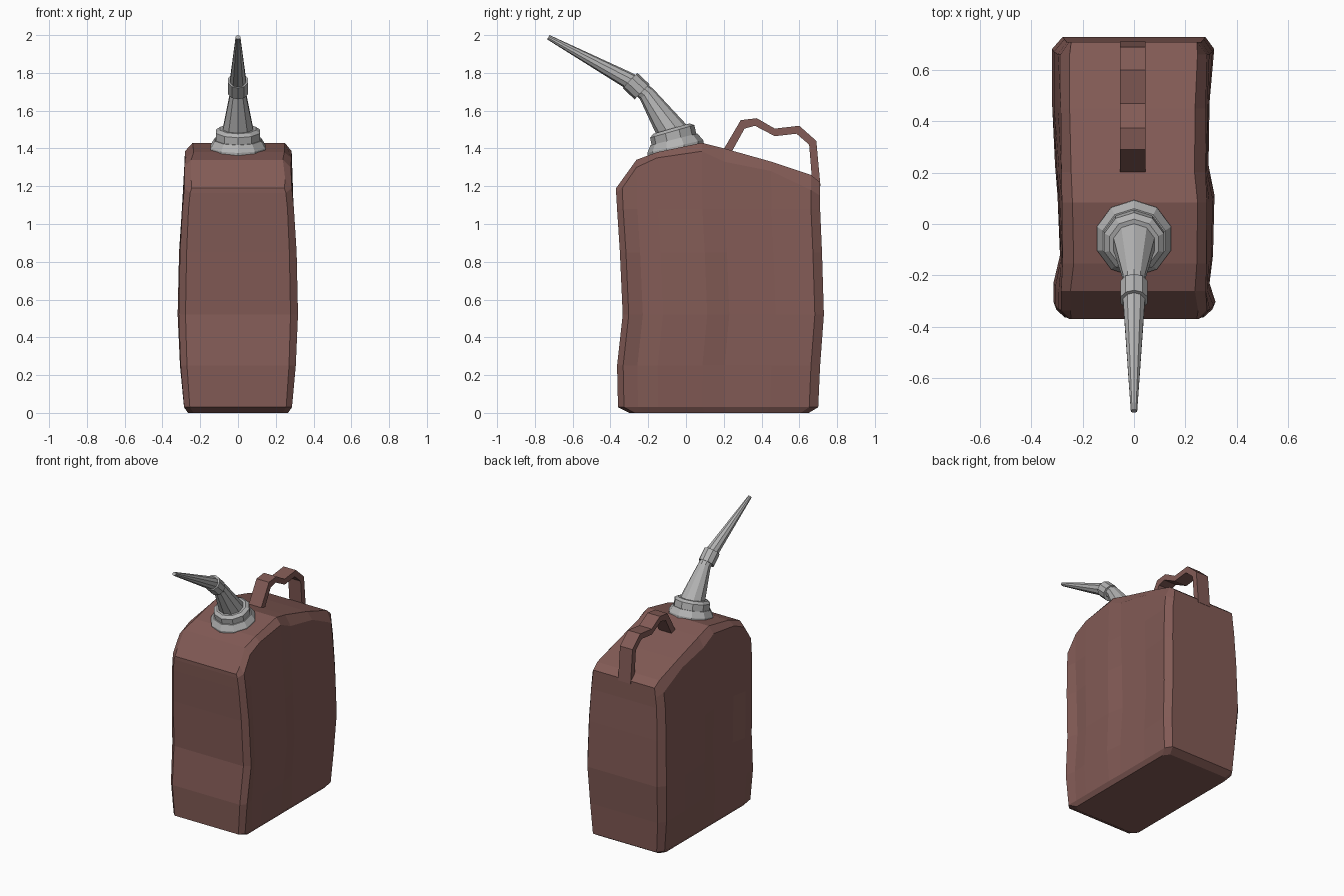
import bpy, bmesh, math
from mathutils import Vector

if "Cube" in bpy.data.objects:
    bpy.data.objects.remove(bpy.data.objects["Cube"])


def material(name, rgb):
    m = bpy.data.materials.new(name)
    m.diffuse_color = (*rgb, 1)
    m.use_nodes = True
    m.node_tree.nodes["Principled BSDF"].inputs["Base Color"].default_value = m.diffuse_color
    return m


RED = material("faded_red", (0.225, 0.104, 0.092))
GREY = material("light_grey", (0.45, 0.45, 0.45))


def finish(bm, name, mat):
    bmesh.ops.recalc_face_normals(bm, faces=bm.faces[:])
    me = bpy.data.meshes.new(name)
    bm.to_mesh(me)
    bm.free()
    me.materials.append(mat)
    ob = bpy.data.objects.new(name, me)
    bpy.context.collection.objects.link(ob)
    return ob


def bridge(bm, a, b):
    n = len(a)
    for i in range(n):
        bm.faces.new((a[i], a[(i + 1) % n], b[(i + 1) % n], b[i]))


# Can body: stacked rings, each made of a right and a left row of columns
U = [0, 0.03, 0.1, 0.2, 0.42, 0.53, 0.76, 0.955, 1]
DENT_R = [0, 0.01, -0.015, 0, 0.006, -0.018, -0.014, 0.005, 0]
DENT_L = [0, 0.006, 0.006, -0.02, -0.01, 0, 0.012, 0.012, 0]
# z, half width, front y, back y
LEVELS = [(0.0, 0.265, -0.30, 0.65), (0.03, 0.285, -0.36, 0.70),
          (0.25, 0.30, -0.365, 0.71), (0.52, 0.308, -0.335, 0.73),
          (0.85, 0.302, -0.35, 0.72), (1.08, 0.292, -0.365, 0.71)]
RIM_Z = [1.165, 1.19, 1.30, 1.35, 1.385, 1.33, 1.28, 1.18, 1.15]
TOP_Z = [1.19, 1.235, 1.34, 1.38, 1.43, 1.40, 1.33, 1.26, 1.22]

bm = bmesh.new()


def body_ring(w, front, back, z_of, corner, dent):
    right, left = [], []
    for j, u in enumerate(U):
        y = front + u * (back - front)
        x = w - (corner if j in (0, len(U) - 1) else 0)
        right.append(bm.verts.new((x + dent * DENT_R[j], y, z_of(j))))
        left.append(bm.verts.new((-x - dent * DENT_L[j], y, z_of(j))))
    return right + left[::-1]


rings = [body_ring(w, f, b, lambda j: z, 0.03, math.sin(math.pi * z / 1.25))
         for z, w, f, b in LEVELS]
rings.append(body_ring(0.283, -0.37, 0.71, lambda j: RIM_Z[j], 0.03, 0.2))
rings.append(body_ring(0.245, -0.37, 0.71, lambda j: TOP_Z[j], 0, 0.5))
for a, b in zip(rings, rings[1:]):
    bridge(bm, a, b)
for r in (rings[0], rings[-1]):
    n = len(r)
    for j in range(len(U) - 1):
        bm.faces.new((r[j], r[j + 1], r[n - 2 - j], r[n - 1 - j]))
finish(bm, "can_body", RED)

# Handle: bent strap of rectangular section
OUTER = [(0.19, 1.38), (0.29, 1.55), (0.375, 1.56), (0.47, 1.505),
         (0.60, 1.52), (0.69, 1.44), (0.712, 1.20)]
INNER = [(0.235, 1.37), (0.31, 1.505), (0.365, 1.52), (0.47, 1.465),
         (0.585, 1.478), (0.652, 1.42), (0.67, 1.20)]
bm = bmesh.new()
rings = [[bm.verts.new((x, *p)) for x, p in ((-0.055, o), (0.045, o), (0.045, i), (-0.055, i))]
         for o, i in zip(OUTER, INNER)]
for a, b in zip(rings, rings[1:]):
    bridge(bm, a, b)
bm.faces.new(rings[0])
bm.faces.new(rings[-1])
finish(bm, "handle", RED)


# Spout parts: lofted rings in the tilted side plane
def tube(name, sections, sides=10):
    """sections: (centre y, centre z, radius, tilt towards the front in degrees)"""
    bm = bmesh.new()
    rings = []
    for y, z, r, tilt in sections:
        t = math.radians(tilt)
        across = Vector((0, math.cos(t), math.sin(t)))
        ring = []
        for k in range(sides):
            a = 2 * math.pi * (k + 0.5) / sides
            ring.append(bm.verts.new(Vector((0, y, z)) + across * (r * math.sin(a))
                                     + Vector((r * math.cos(a), 0, 0))))
        rings.append(ring)
    for a, b in zip(rings, rings[1:]):
        bridge(bm, a, b)
    bm.faces.new(rings[0])
    bm.faces.new(rings[-1])
    return finish(bm, name, GREY)


tube("spout_base_flange", [(-0.05, 1.37, 0.152, 13), (-0.057, 1.41, 0.152, 13),
                           (-0.064, 1.448, 0.128, 14)])
tube("spout_cap", [(-0.062, 1.44, 0.122, 15), (-0.073, 1.49, 0.122, 16),
                   (-0.077, 1.505, 0.10, 16)])
tube("spout_neck", [(-0.07, 1.49, 0.087, 16), (-0.21, 1.69, 0.044, 38),
                    (-0.26, 1.73, 0.042, 48)])
tube("spout_joint_ring", [(-0.233, 1.70, 0.056, 46), (-0.297, 1.76, 0.056, 46)])
tube("spout_tip", [(-0.27, 1.738, 0.046, 52), (-0.31, 1.763, 0.044, 58),
                   (-0.729, 1.989, 0.013, 60)])
